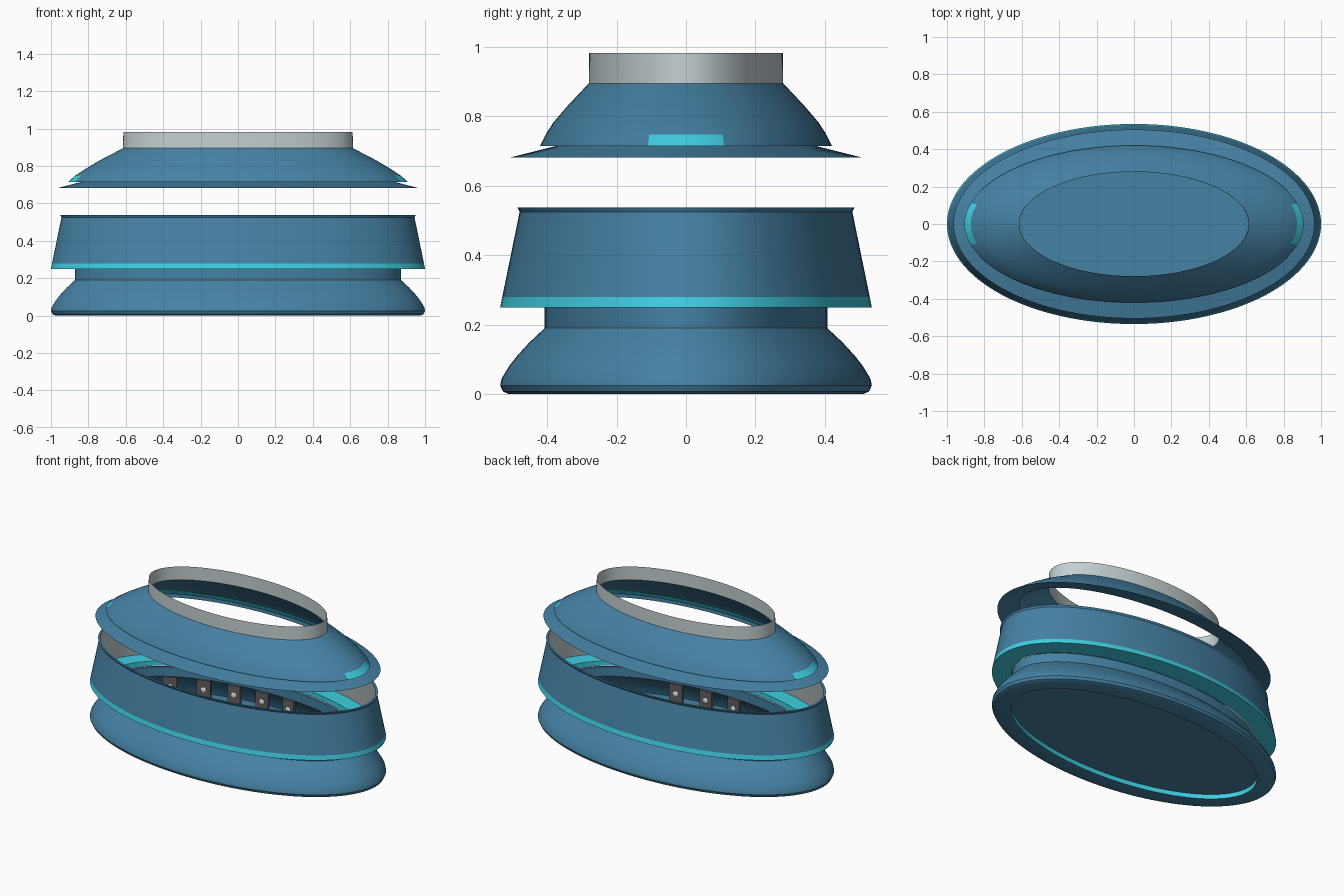
import bpy, bmesh, math

cube = bpy.data.objects.get("Cube")
if cube:
    bpy.data.objects.remove(cube, do_unlink=True)

SEGMENTS = 128


def material(name, rgb):
    mat = bpy.data.materials.new(name)
    mat.use_nodes = True
    mat.diffuse_color = (*rgb, 1)
    mat.node_tree.nodes["Principled BSDF"].inputs["Base Color"].default_value = (*rgb, 1)
    return mat


blue = material("steel blue", (0.06, 0.22, 0.37))
cyan = material("bright cyan", (0.05, 0.62, 0.76))
grey = material("light grey", (0.55, 0.63, 0.65))
dark = material("dark grey", (0.12, 0.11, 0.11))
white = material("white", (0.85, 0.85, 0.85))


def finish(name, bm, mats):
    mesh = bpy.data.meshes.new(name)
    bm.to_mesh(mesh)
    bm.free()
    for mat in mats:
        mesh.materials.append(mat)
    mesh.shade_smooth()
    mesh.set_sharp_from_angle(angle=math.radians(30))
    obj = bpy.data.objects.new(name, mesh)
    bpy.context.collection.objects.link(obj)
    return obj


def oval_shell(name, profile, mats, bands=None, closed=False, caps=()):
    """Sweep (half width, half depth, height) points round an oval."""
    bm = bmesh.new()
    rings = []
    for rx, ry, z in profile:
        angles = [math.tau * i / SEGMENTS for i in range(SEGMENTS)]
        rings.append([bm.verts.new((rx * math.cos(a), ry * math.sin(a), z)) for a in angles])
    count = len(rings) if closed else len(rings) - 1
    for k in range(count):
        low, high = rings[k], rings[(k + 1) % len(rings)]
        for i in range(SEGMENTS):
            j = (i + 1) % SEGMENTS
            face = bm.faces.new((low[i], low[j], high[j], high[i]))
            face.material_index = bands[k] if bands else 0
    for k in caps:
        loop = rings[k]
        bm.faces.new(loop if k else loop[::-1])
    return finish(name, bm, mats)


def inset(d, z):
    """Profile point a fixed distance inside the widest outline."""
    return (1 - d, 0.535 - d, z)


# Base: cyan recess wall, rounded foot, waist, then the hollow inside
oval_shell("base", [
    inset(0.118, 0.03), inset(0.118, 0.0), inset(0.025, 0.0), inset(0.008, 0.008),
    inset(0.0, 0.025), inset(0.004, 0.045), inset(0.025, 0.08), inset(0.05, 0.112),
    inset(0.085, 0.15), inset(0.128, 0.19), inset(0.128, 0.25),
    inset(0.145, 0.25), inset(0.145, 0.19), inset(0.1, 0.15), inset(0.06, 0.11),
    inset(0.04, 0.05),
], [blue, cyan], [1] + [0] * 14, caps=(0, 15))

# Middle band: cyan lower trim and shelf, blue outside, grey lining
oval_shell("middle_band", [
    inset(0.125, 0.25), inset(0.0, 0.25), inset(0.006, 0.28), inset(0.056, 0.525),
    inset(0.05, 0.537), inset(0.064, 0.537), inset(0.02, 0.28), inset(0.125, 0.28),
], [blue, cyan, grey], [1, 1, 0, 0, 0, 2, 1, 1], closed=True)

# Roof: thin sloping skirt and dome
oval_shell("roof_skirt", [(0.965, 0.505, 0.682), (0.83, 0.365, 0.717)], [blue])
dome = [(0.905, 0.42, 0.715), (0.87, 0.404, 0.748), (0.82, 0.382, 0.782),
        (0.74, 0.341, 0.83), (0.615, 0.28, 0.895)]
oval_shell("roof_dome", dome, [blue])

# Light strip just inside the dome, showing through at both ends
oval_shell("roof_light_strip",
           [(x + 0.002, y - 0.012, z) for x, y, z in dome[:2]], [cyan])

# Open collar on top
oval_shell("top_collar", [(0.615, 0.28, 0.895), (0.613, 0.279, 0.982)], [grey])


# Panels along the inside of the waist, each with a small round light
def panel(name, x, side):
    rx, ry = 0.85, 0.385
    y = side * ry * math.sqrt(1 - (x / rx) ** 2)
    turn = math.atan2(y / ry ** 2, x / rx ** 2)
    bm = bmesh.new()
    bmesh.ops.create_cube(bm, size=1)
    bmesh.ops.scale(bm, vec=(0.02, 0.085, 0.14), verts=bm.verts)
    lamp = bmesh.ops.create_uvsphere(bm, u_segments=12, v_segments=8, radius=0.018)["verts"]
    bmesh.ops.scale(bm, vec=(0.3, 1, 1), verts=lamp)
    bmesh.ops.translate(bm, vec=(-0.01, 0, 0.01), verts=lamp)
    for face in {f for v in lamp for f in v.link_faces}:
        face.material_index = 1
    obj = finish(name, bm, [dark, white])
    obj.location = (x, y, 0.12)
    obj.rotation_euler.z = turn


for i in range(5):
    panel(f"back_panel_{i + 1}", -0.66 + 0.19 * i, 1)
for i in range(3):
    panel(f"front_panel_{i + 1}", -0.08 + 0.2 * i, -1)
